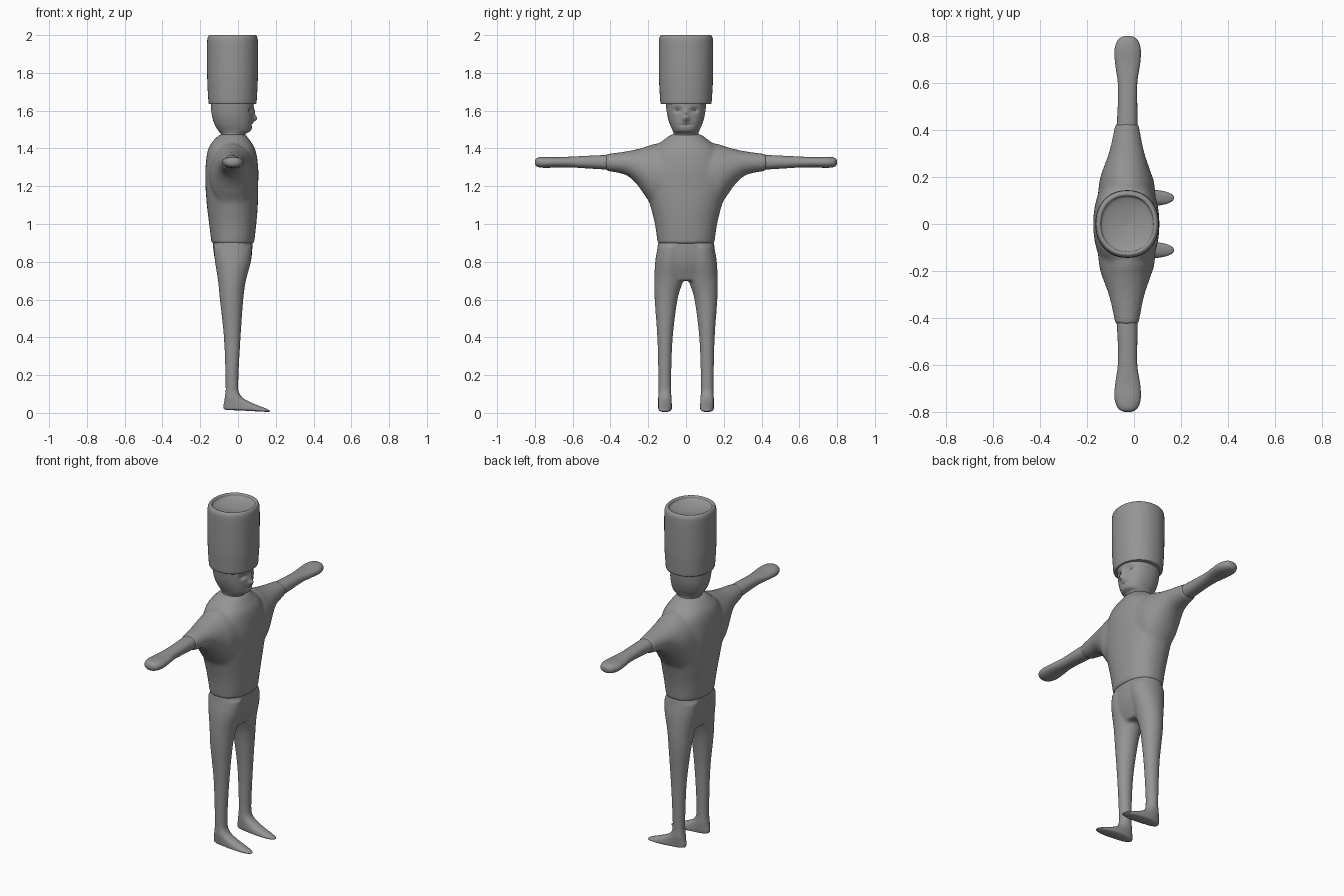
import bpy, bmesh, math
from mathutils import Vector

if "Cube" in bpy.data.objects:
    bpy.data.objects.remove(bpy.data.objects["Cube"], do_unlink=True)

grey = bpy.data.materials.new("plain grey")
grey.use_nodes = True
COLOUR = (0.3, 0.3, 0.3, 1)
grey.diffuse_color = COLOUR
grey.node_tree.nodes["Principled BSDF"].inputs["Base Color"].default_value = COLOUR


def smooth_sections(sections, steps):
    """Catmull-Rom interpolation between the given sections."""
    out = []
    last = len(sections) - 1
    for i in range(last):
        p = [sections[max(0, min(last, i + k))] for k in (-1, 0, 1, 2)]
        for s in range(steps):
            t = s / steps
            out.append([b + 0.5 * t * (c - a + t * (2 * a - 5 * b + 4 * c - d + t * (3 * (b - c) + d - a)))
                        for a, b, c, d in zip(*p)])
    return out + [list(sections[-1])]


def add_loft(bm, sections, axis="z", power=2.0, sides=40, steps=5):
    """Sections hold (position, x min, x max, cross min, cross max)."""
    rings = []
    for t, a0, a1, b0, b1 in smooth_sections(sections, steps):
        ring = []
        for k in range(sides):
            ang = math.tau * k / sides
            c, s = math.cos(ang), math.sin(ang)
            a = (a0 + a1) / 2 + (a1 - a0) / 2 * math.copysign(abs(c) ** (2 / power), c)
            b = (b0 + b1) / 2 + (b1 - b0) / 2 * math.copysign(abs(s) ** (2 / power), s)
            ring.append(bm.verts.new((a, b, t) if axis == "z" else (a, t, b)))
        rings.append(ring)
    for low, high in zip(rings, rings[1:]):
        for k in range(sides):
            n = (k + 1) % sides
            bm.faces.new((low[k], low[n], high[n], high[k]))
    bm.faces.new(rings[0])
    bm.faces.new(rings[-1])


def finish(name, bm, fuse=0.0, soften=0, angle=50):
    bmesh.ops.recalc_face_normals(bm, faces=bm.faces)
    mesh = bpy.data.meshes.new(name)
    bm.to_mesh(mesh)
    bm.free()
    mesh.materials.append(grey)
    obj = bpy.data.objects.new(name, mesh)
    bpy.context.collection.objects.link(obj)
    if fuse:
        # Melt overlapping lofts into one soft skin
        remesh = obj.modifiers.new("fuse", "REMESH")
        remesh.mode = "VOXEL"
        remesh.voxel_size = fuse
        remesh.use_smooth_shade = True
        soft = obj.modifiers.new("soften", "SMOOTH")
        soft.factor = 0.5
        soft.iterations = soften
    bpy.ops.object.select_all(action="DESELECT")
    obj.select_set(True)
    bpy.context.view_layer.objects.active = obj
    bpy.ops.object.shade_smooth_by_angle(angle=math.radians(angle))
    return obj


def sided(sections, side):
    """Mirror z-axis sections to one side of the body."""
    return [(t, a0, a1, *sorted((side * b0, side * b1))) for t, a0, a1, b0, b1 in sections]


# Shirt: torso fused with flared sleeves
bm = bmesh.new()
add_loft(bm, [(0.895, -0.14, 0.085, -0.15, 0.15), (1.0, -0.153, 0.097, -0.165, 0.165),
              (1.1, -0.165, 0.105, -0.19, 0.19), (1.2, -0.172, 0.107, -0.22, 0.22),
              (1.3, -0.172, 0.107, -0.21, 0.21), (1.39, -0.16, 0.093, -0.18, 0.18),
              (1.44, -0.132, 0.065, -0.125, 0.125), (1.475, -0.095, 0.04, -0.078, 0.078)], power=2.2)
for side in (-1, 1):
    sleeve = [(0.0, -0.165, 0.1, 1.08, 1.44), (0.16, -0.15, 0.088, 1.09, 1.425),
              (0.21, -0.14, 0.075, 1.14, 1.41), (0.26, -0.122, 0.058, 1.21, 1.396),
              (0.32, -0.102, 0.04, 1.26, 1.384), (0.425, -0.08, 0.02, 1.282, 1.37)]
    add_loft(bm, [(side * s[0], *s[1:]) for s in sleeve], axis="y")
finish("shirt", bm, fuse=0.009, soften=10)

# Trousers: hips fused with two tapering legs
bm = bmesh.new()
add_loft(bm, [(0.7, -0.095, 0.03, -0.12, 0.12), (0.8, -0.121, 0.068, -0.155, 0.155),
              (0.91, -0.136, 0.078, -0.147, 0.147)], power=2.3)
for side in (-1, 1):
    add_loft(bm, sided([(0.12, -0.066, 0.002, 0.078, 0.146), (0.2, -0.067, 0.003, 0.078, 0.147),
                        (0.4, -0.075, 0.014, 0.07, 0.152), (0.6, -0.096, 0.028, 0.045, 0.166),
                        (0.7, -0.106, 0.042, 0.015, 0.168), (0.8, -0.122, 0.068, 0.0, 0.163),
                        (0.88, -0.13, 0.075, 0.0, 0.15)], side))
finish("trousers", bm, fuse=0.008, soften=6)

# Feet: ankle flowing into a long toe, sole dipping forward
for side, label in ((1, "left"), (-1, "right")):
    bm = bmesh.new()
    add_loft(bm, sided([(0.145, -0.063, 0.0, 0.08, 0.144), (0.11, -0.066, 0.004, 0.079, 0.145),
                        (0.08, -0.07, 0.026, 0.077, 0.147), (0.058, -0.073, 0.068, 0.076, 0.147),
                        (0.042, -0.076, 0.115, 0.075, 0.147), (0.028, -0.076, 0.158, 0.075, 0.147),
                        (0.02, -0.073, 0.17, 0.077, 0.145), (0.015, -0.06, 0.16, 0.085, 0.137)], side),
             power=2.3)
    for v in bm.verts:
        v.co.z -= 0.07 * max(0, v.co.x) * max(0, 1 - v.co.z / 0.15)
        v.co.z = max(v.co.z, 0)
    finish(label + "_foot", bm)

# Hands: slim forearm ending in a rounded mitten
for side, label in ((1, "left"), (-1, "right")):
    bm = bmesh.new()
    arm = [(0.4, -0.075, 0.015, 1.287, 1.366), (0.5, -0.069, 0.014, 1.293, 1.362),
           (0.6, -0.069, 0.014, 1.299, 1.357), (0.68, -0.08, 0.026, 1.3, 1.354),
           (0.74, -0.083, 0.029, 1.297, 1.356), (0.78, -0.07, 0.017, 1.301, 1.353),
           (0.796, -0.05, -0.003, 1.311, 1.343), (0.8, -0.03, -0.023, 1.325, 1.329)]
    add_loft(bm, [(side * s[0], *s[1:]) for s in arm], axis="y", power=2.2)
    finish(label + "_hand", bm)

# Head: neck, jaw and skull, with nose, brow and eye sockets pushed in or out
bm = bmesh.new()
add_loft(bm, [(1.44, -0.088, 0.035, -0.07, 0.07), (1.475, -0.09, 0.04, -0.065, 0.065),
              (1.495, -0.105, 0.068, -0.071, 0.071), (1.53, -0.125, 0.077, -0.086, 0.086),
              (1.58, -0.139, 0.08, -0.1, 0.1), (1.66, -0.146, 0.085, -0.11, 0.11)],
         power=2.2, sides=96, steps=12)
features = [(0, 1.558, 0.016, 0.016, 0.022), (0, 1.59, 0.012, 0.02, 0.01),
            (0.045, 1.602, 0.018, 0.011, -0.016), (-0.045, 1.602, 0.018, 0.011, -0.016),
            (0, 1.524, 0.03, 0.005, -0.005)]
for v in bm.verts:
    if v.co.x > 0:
        y, z = v.co.y, v.co.z
        v.co.x += sum(push * math.exp(-((y - fy) / wy) ** 2 - ((z - fz) / wz) ** 2)
                      for fy, fz, wy, wz, push in features)
finish("head", bm)

# Tall hat with a rolled rim and a dished crown
bm = bmesh.new()
profile = [(1.635, 0.88), (1.64, 0.935), (1.68, 0.96), (1.76, 0.99), (1.88, 1.0), (1.965, 0.995),
           (1.99, 0.965), (2.0, 0.9), (1.996, 0.83), (1.982, 0.78), (1.968, 0.45), (1.96, 0.02)]
add_loft(bm, [(z, -0.029 - 0.135 * r, -0.029 + 0.135 * r, -0.144 * r, 0.144 * r) for z, r in profile],
         power=2.15, sides=48)
finish("tall_hat", bm)
